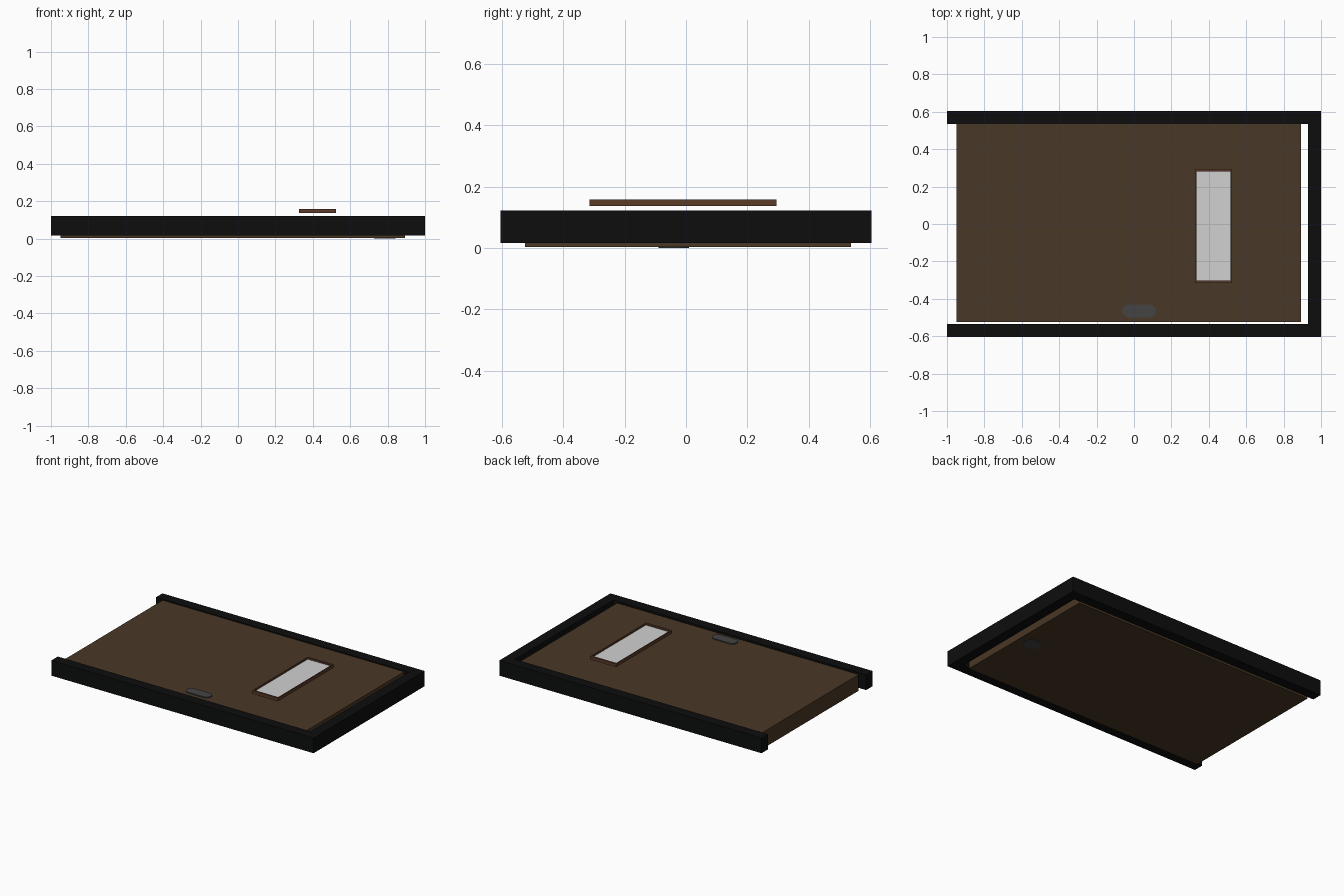
import bpy, bmesh, math

if "Cube" in bpy.data.objects:
    bpy.data.objects.remove(bpy.data.objects["Cube"])


def mat(name, r, g, b):
    m = bpy.data.materials.new(name)
    m.diffuse_color = (r, g, b, 1)
    m.use_nodes = True
    m.node_tree.nodes["Principled BSDF"].inputs["Base Color"].default_value = m.diffuse_color
    return m


BLACK = mat("black frame", 0.004, 0.0043, 0.0045)
WOOD = mat("dark wood", 0.066, 0.038, 0.019)
TRIM = mat("red brown trim", 0.105, 0.043, 0.022)
GLASS = mat("pale glass", 0.64, 0.64, 0.64)
METAL = mat("dark grey metal", 0.06, 0.057, 0.057)


def finish(bm, name, m):
    bmesh.ops.recalc_face_normals(bm, faces=bm.faces)
    me = bpy.data.meshes.new(name)
    bm.to_mesh(me)
    bm.free()
    me.materials.append(m)
    ob = bpy.data.objects.new(name, me)
    bpy.context.collection.objects.link(ob)
    return ob


def prism(name, pts, z0, z1, m):
    """Extrude a flat outline from z0 to z1."""
    bm = bmesh.new()
    face = bm.faces.new([bm.verts.new((x, y, z0)) for x, y in pts])
    ext = bmesh.ops.extrude_face_region(bm, geom=[face])
    for v in ext["geom"]:
        if isinstance(v, bmesh.types.BMVert):
            v.co.z = z1
    return finish(bm, name, m)


def rect(x0, x1, y0, y1):
    return [(x0, y0), (x1, y0), (x1, y1), (x0, y1)]


def stadium(cx, cy, half, r, n=8):
    """Rounded bar outline along x."""
    pts = []
    for s, start in ((1, -math.pi / 2), (-1, math.pi / 2)):
        for i in range(n + 1):
            a = start + math.pi * i / n
            pts.append((cx + s * half + r * math.cos(a), cy + r * math.sin(a)))
    return pts


# U-shaped door frame, open at -x
prism("door_frame", [(-1, -0.605), (1, -0.605), (1, 0.605), (-1, 0.605),
                     (-1, 0.535), (0.93, 0.535), (0.93, -0.535), (-1, -0.535)],
      0.017, 0.122, BLACK)

# door panel
prism("door_panel", rect(-0.95, 0.893, -0.525, 0.537), 0.003, 0.115, WOOD)

# window trim: a thin-walled ring floating above the panel
X0, X1, Y0, Y1, Z0, Z1 = 0.327, 0.525, -0.315, 0.295, 0.137, 0.159
bm = bmesh.new()
outer, inner = rect(X0, X1, Y0, Y1), rect(X0 + 0.008, X1 - 0.008, Y0 + 0.014, Y1 - 0.014)
rings = [[bm.verts.new((x, y, z)) for x, y in o]
         for o, z in ((outer, Z0), (outer, Z1), (inner, Z1), (inner, Z0))]
for k in range(4):
    a, b = rings[k], rings[(k + 1) % 4]
    for i in range(4):
        j = (i + 1) % 4
        bm.faces.new((a[i], a[j], b[j], b[i]))
finish(bm, "window_trim", TRIM)

# pane recessed inside the trim
prism("window_pane", rect(X0 + 0.008, X1 - 0.008, Y0 + 0.014, Y1 - 0.014), 0.141, 0.149, GLASS)

# handle plate on top, small round plate underneath
prism("handle", stadium(0.028, -0.465, 0.057, 0.034), 0.114, 0.122, METAL)
prism("underside_plate", stadium(0.785, -0.04, 0.008, 0.05), 0.0, 0.005, METAL)
